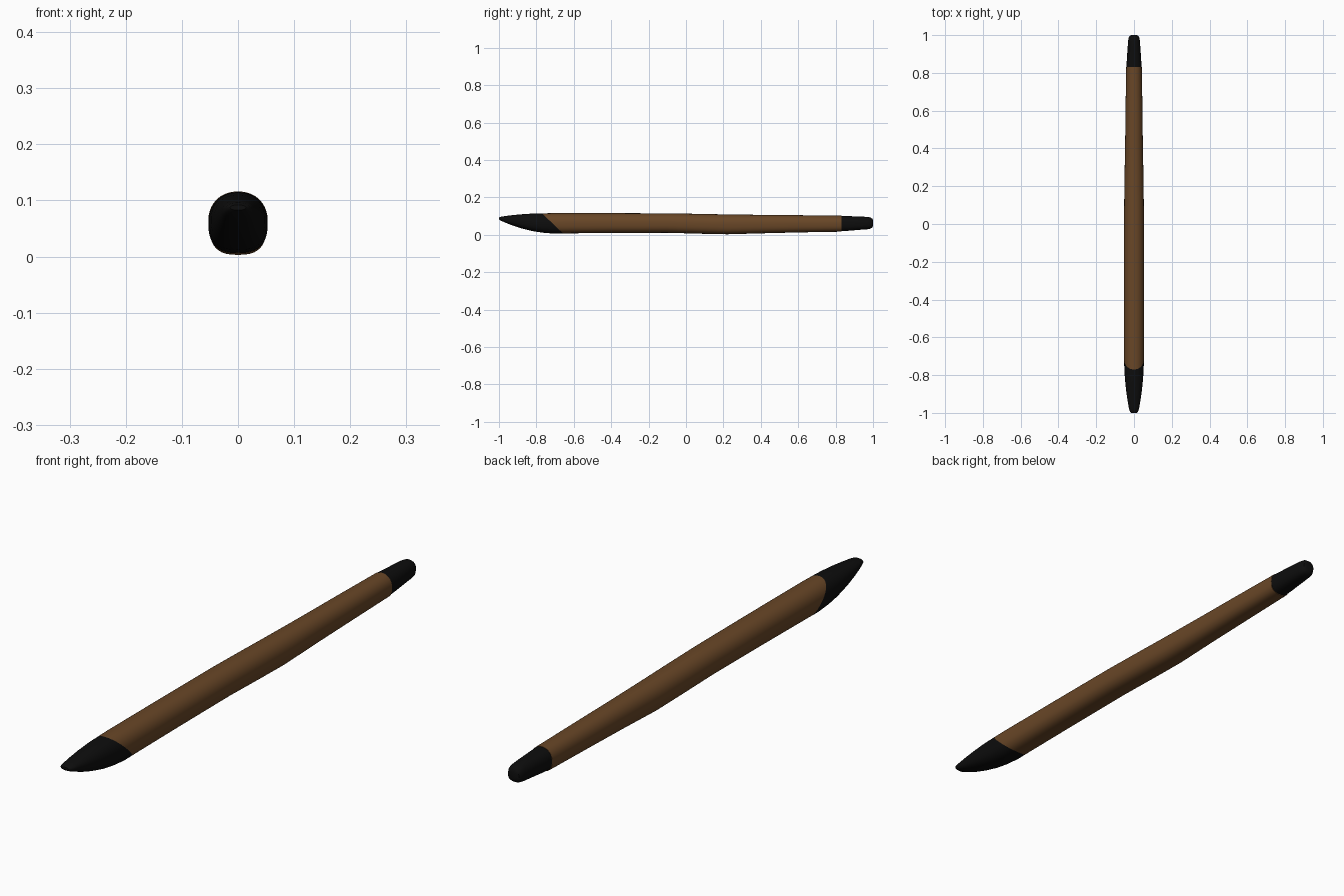
import bpy, bmesh, math
from mathutils import Vector

if "Cube" in bpy.data.objects:
    bpy.data.objects.remove(bpy.data.objects["Cube"])

def material(name, rgb):
    m = bpy.data.materials.new(name)
    m.diffuse_color = (*rgb, 1)
    m.use_nodes = True
    m.node_tree.nodes["Principled BSDF"].inputs["Base Color"].default_value = m.diffuse_color
    return m

brown = material("brown wood", (0.14, 0.062, 0.02))
black = material("soft black", (0.004, 0.004, 0.004))
SIDES = 40

def ring(bm, y, half, low, high):
    """Cross-section: round on top, squarer underneath."""
    mid, rz = (low + high) / 2, (high - low) / 2
    verts = []
    for i in range(SIDES):
        a = 2 * math.pi * i / SIDES
        c, s = math.cos(a), math.sin(a)
        p = 2 / (2.15 if s >= 0 else 2.7)
        x = half * math.copysign(abs(c) ** p, c)
        z = mid + rz * math.copysign(abs(s) ** p, s)
        verts.append(bm.verts.new((x, y, z)))
    return verts

def loft(sections):
    bm = bmesh.new()
    rings = [ring(bm, *s) for s in sections]
    for a, b in zip(rings, rings[1:]):
        for i in range(SIDES):
            j = (i + 1) % SIDES
            bm.faces.new((a[i], a[j], b[j], b[i]))
    bm.faces.new(rings[0])
    bm.faces.new(rings[-1])
    bmesh.ops.recalc_face_normals(bm, faces=bm.faces)
    return bm

def finish(bm, name, mats):
    me = bpy.data.meshes.new(name)
    bm.to_mesh(me)
    bm.free()
    ob = bpy.data.objects.new(name, me)
    bpy.context.collection.objects.link(ob)
    for m in mats:
        me.materials.append(m)
    bpy.ops.object.select_all(action='DESELECT')
    ob.select_set(True)
    bpy.context.view_layer.objects.active = ob
    bpy.ops.object.shade_smooth_by_angle(angle=math.radians(40))
    return ob

# Shaft and chisel tip: y, half width, bottom z, top z
shaft = loft([
    (-1.00, 0.014, 0.083, 0.092), (-0.993, 0.022, 0.077, 0.096),
    (-0.97, 0.028, 0.067, 0.100), (-0.93, 0.035, 0.051, 0.105),
    (-0.88, 0.042, 0.035, 0.110), (-0.82, 0.048, 0.020, 0.114),
    (-0.77, 0.051, 0.012, 0.115), (-0.71, 0.053, 0.007, 0.116),
    (-0.64, 0.053, 0.008, 0.116), (-0.40, 0.053, 0.010, 0.116),
    (-0.10, 0.053, 0.011, 0.115), (0.08, 0.052, 0.006, 0.112),
    (0.22, 0.051, 0.003, 0.109), (0.40, 0.047, 0.008, 0.107),
    (0.60, 0.045, 0.013, 0.105), (0.832, 0.041, 0.017, 0.103)])

# Slanted colour line between tip and shaft
point = Vector((0, -0.77, 0.115))
normal = Vector((0, 0.10, 0.105)).normalized()
bmesh.ops.bisect_plane(shaft, geom=shaft.verts[:] + shaft.edges[:] + shaft.faces[:],
                       plane_co=point, plane_no=normal)
for f in shaft.faces:
    f.material_index = 1 if (f.calc_center_median() - point).dot(normal) < 0 else 0
finish(shaft, "shaft_and_tip", [brown, black])

# Tapered cap on the back end
cap = loft([
    (0.828, 0.040, 0.019, 0.102), (0.87, 0.038, 0.022, 0.100),
    (0.93, 0.034, 0.027, 0.098), (0.97, 0.031, 0.030, 0.096),
    (0.987, 0.028, 0.033, 0.093), (0.997, 0.022, 0.040, 0.086),
    (1.00, 0.013, 0.050, 0.076)])
finish(cap, "end_cap", [black])
